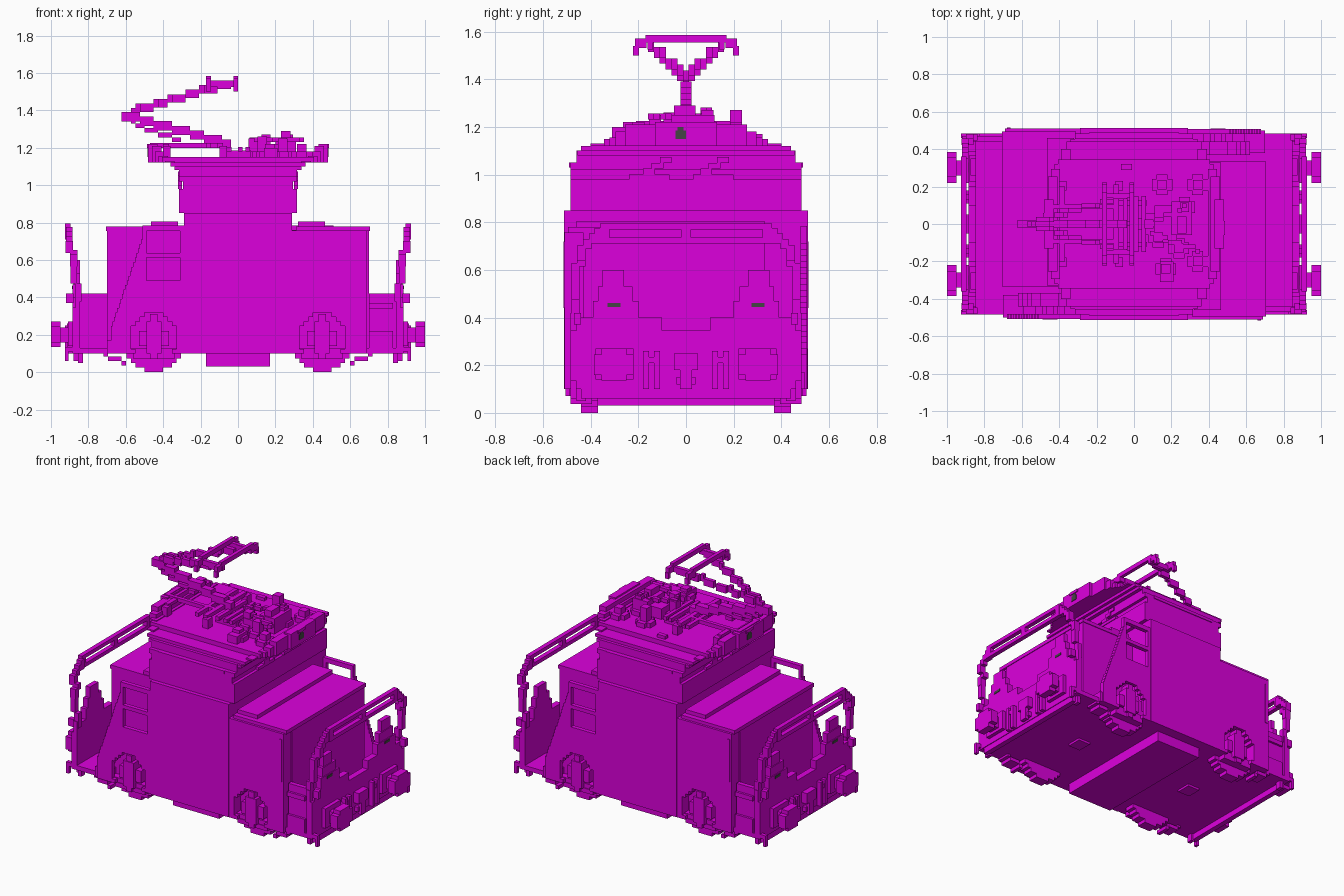
import bpy, bmesh, math
from mathutils import Vector

cube = bpy.data.objects.get("Cube")
if cube:
    bpy.data.objects.remove(cube, do_unlink=True)

V = 2 / 82  # size of one block


def material(name, rgb):
    m = bpy.data.materials.new(name)
    m.use_nodes = True
    m.diffuse_color = (*rgb, 1)
    bsdf = next(n for n in m.node_tree.nodes if n.type == 'BSDF_PRINCIPLED')
    bsdf.inputs["Base Color"].default_value = (*rgb, 1)
    return m


MAGENTA = material("magenta", (0.72, 0.0, 0.72))
GREY = material("dark grey", (0.06, 0.06, 0.06))


def part(name, boxes, mat=MAGENTA, turned=False, sides=False):
    """Join boxes (x0,x1,y0,y1,z0,z1); sides mirrors in y, turned repeats at the other end."""
    boxes = list(boxes)
    if sides:
        boxes += [(a, b, -d, -c, e, f) for a, b, c, d, e, f in boxes]
    if turned:
        boxes += [(-b, -a, -d, -c, e, f) for a, b, c, d, e, f in boxes]
    bm = bmesh.new()
    for a, b, c, d, e, f in boxes:
        r = bmesh.ops.create_cube(bm, size=1)
        bmesh.ops.scale(bm, vec=(b - a, d - c, f - e), verts=r["verts"])
        bmesh.ops.translate(bm, vec=((a + b) / 2, (c + d) / 2, (e + f) / 2), verts=r["verts"])
    me = bpy.data.meshes.new(name)
    bm.to_mesh(me)
    bm.free()
    me.materials.append(mat)
    ob = bpy.data.objects.new(name, me)
    bpy.context.collection.objects.link(ob)
    return ob


def line(p, q, ty=V, tz=V, tx=V):
    """Stepped bar of blocks between two points."""
    p, q = Vector(p), Vector(q)
    n = max(1, math.ceil(max(abs(c) for c in q - p) / V))
    out = []
    for i in range(n + 1):
        x, y, z = (round(k / V) * V for k in p.lerp(q, i / n))
        out.append((x - tx / 2, x + tx / 2, y - ty / 2, y + ty / 2, z - tz / 2, z + tz / 2))
    return out


def half_width(h, r):
    """Stepped half width of a disc at height h from its centre."""
    return round(math.sqrt(max(0, r * r - h * h)) / V) * V


def disc(x, z, r, y0, y1):
    """Stepped disc facing sideways."""
    n = round(r / V)
    out = []
    for i in range(-n, n):
        h = (i + 0.5) * V
        w = max(2 * V, half_width(h, r))
        out.append((x - w, x + w, y0, y1, z + h - V / 2, z + h + V / 2))
    return out


def side_wall(y0, y1, edge, windows):
    """Rows of a side wall with a round wheel opening, and windows if wanted."""
    out = []
    for i in range(27):
        z0 = 0.10 + i * V
        zm = z0 + V / 2
        x1 = edge(zm)
        w = half_width(zm - 0.19, 0.125)
        gap = (0.45 - w, 0.45 + w) if w > 0 else None
        if windows and (0.49 < zm < 0.61 or zm > 0.635):
            gap = (0.31, 0.49)
        spans = [(0.29, gap[0]), (gap[1], x1)] if gap else [(0.29, x1)]
        out += [(a, b, y0, y1, z0, z0 + V) for a, b in spans]
    return out


# Frame and underside
part("floor", [(-0.885, 0.885, -0.485, 0.485, 0.10, 0.13)])
part("under_box", [(-0.17, 0.17, -0.44, 0.44, 0.03, 0.10)])
part("axle_mounts", [(0.41, 0.50, -0.05, 0.05, 0.085, 0.10)], turned=True)

# Cab, stacked towards the roof
part("cab", [(-x, x, -y, y, a, b) for x, y, a, b in [
    (0.29, 0.512, 0.10, 0.85), (0.315, 0.485, 0.85, 0.98), (0.295, 0.485, 0.98, 1.02),
    (0.315, 0.485, 1.02, 1.05), (0.315, 0.46, 1.05, 1.10)]])
part("cab_gutter", [(-0.24, 0.24, 0.46, 0.49, 1.03, 1.05)], sides=True)
part("roof", [(-x, x, -y, y, a, b) for x, y, a, b in [
    (0.34, 0.455, 1.08, 1.10), (0.36, 0.44, 1.10, 1.12), (0.405, 0.345, 1.12, 1.15)]])
# Arched rim, reaching further out towards the middle
part("roof_end_rim", [(x - 0.05, x, -y, y, 1.12, z) for x, y, z in [
    (0.39, 0.40, 1.13), (0.425, 0.32, 1.155), (0.445, 0.295, 1.18),
    (0.46, 0.255, 1.21), (0.48, 0.13, 1.22)]], turned=True)
# Windscreen frames and wipers
part("windscreen_trim", [(0.30, 0.32, y, y + 0.17, 0.98, 1.0) for y in (0.03, -0.24)]
     + [(0.30, 0.322, y + i * 0.035, y + 0.05 + i * 0.035, 1.0 + i * V, 1.0 + (i + 1) * V)
        for y in (0.06, -0.18) for i in range(3)], turned=True)

# Hoods, each with one corner left open
part("hood", [(0.29, 0.70, -0.43, 0.33, 0.10, 0.76), (0.31, 0.705, -0.495, 0.335, 0.755, 0.78),
              (0.32, 0.465, -0.46, 0.33, 0.78, 0.805)], turned=True)
part("hood_side_skin", side_wall(-0.51, -0.43, lambda z: 0.69, False), turned=True)
part("hood_grab_rail", [(0.66, 0.68, -0.515, -0.505, 0.44, 0.72)], turned=True)

# Free-standing side panel with open windows and a sloped front edge
part("side_panel", side_wall(0.48, 0.508, lambda z: min(0.68, 0.51 + max(0, 0.72 - z) * 0.35), True)
     + [(0.29, 0.51, 0.48, 0.508, 0.755, 0.785)], turned=True)
part("corner_step", [(0.59, 0.70, 0.38, 0.50, 0.10, 0.17)], turned=True)

# End platforms
part("headstock", [(0.845, 0.885, -0.485, 0.485, 0.10, 0.345), (0.845, 0.885, 0.10, 0.46, 0.34, 0.40),
                   (0.845, 0.885, -0.46, -0.10, 0.34, 0.40)], turned=True)
part("platform_side", [(0.70, 0.85, -0.47, -0.44, 0.10, 0.42), (0.70, 0.83, -0.485, -0.47, 0.34, 0.37),
                       (0.70, 0.83, -0.485, -0.47, 0.13, 0.22)], turned=True)
part("corner_posts", [(0.845, 0.87, 0.44, 0.485, 0.10, 0.42), (0.88, 0.92, 0.44, 0.47, 0.37, 0.42)],
     turned=True, sides=True)
part("hanging_steps", line((0.70, 0.44, 0.09), (0.60, 0.44, 0.045), 0.09)
     + [(0.83, 0.855, 0.42, 0.46, 0.05, 0.10), (0.905, 0.925, 0.46, 0.485, 0.06, 0.12),
        (0.88, 0.925, 0.46, 0.485, 0.11, 0.135)], turned=True, sides=True)
part("end_apron", [(0.845, 0.88, -0.44, 0.44, 0.06, 0.10)], turned=True)

# Buffers
part("buffers", [(0.88, 0.955, 0.26, 0.34, 0.16, 0.24), (0.95, 1.0, 0.22, 0.385, 0.16, 0.245),
                 (0.95, 1.0, 0.25, 0.355, 0.135, 0.27), (0.88, 0.91, 0.22, 0.38, 0.14, 0.27)],
     turned=True, sides=True)

# Coupling hook and hoses
part("coupling", [(0.88, 0.925, -0.05, 0.05, 0.18, 0.25), (0.90, 0.925, -0.025, 0.025, 0.10, 0.20),
                  (0.88, 0.91, -0.04, 0.04, 0.12, 0.15)], turned=True)
part("hoses", [(0.88, 0.915, y, y + V, 0.10, 0.26) for y in (0.11, 0.155)]
     + [(0.88, 0.91, 0.11, 0.18, 0.21, 0.235)], turned=True, sides=True)

# Headlights
part("headlight_housing", [(0.845, 0.885, 0.20, 0.39, 0.40, 0.47), (0.845, 0.88, 0.225, 0.37, 0.47, 0.53),
                           (0.845, 0.875, 0.26, 0.35, 0.53, 0.60)], turned=True, sides=True)
part("headlight_slot", [(0.88, 0.888, 0.275, 0.33, 0.445, 0.462)], GREY, turned=True, sides=True)
part("roof_lamp_hood", [(0.47, 0.486, -0.06, 0.015, 1.20, 1.22)], turned=True)
part("roof_lamp", [(0.478, 0.484, -0.045, 0.0, 1.15, 1.185), (0.478, 0.484, -0.035, -0.01, 1.185, 1.20)],
     GREY, turned=True)

# End railings: a slotted rail on posts that lean outwards
part("end_railing", [(0.895, 0.925, -0.36, 0.36, 0.77, 0.795), (0.895, 0.925, -0.36, 0.36, 0.71, 0.735)]
     + [(0.895, 0.925, y - 0.02, y + 0.02, 0.71, 0.795) for y in (-0.34, 0, 0.34)]
     + [b for s in (-1, 1) for b in line((0.862, s * 0.46, 0.40), (0.87, s * 0.47, 0.58), 0.035, V, 0.035)
        + line((0.87, s * 0.47, 0.58), (0.90, s * 0.43, 0.68), 0.035, 0.04, 0.04)
        + line((0.905, s * 0.43, 0.68), (0.905, s * 0.36, 0.76), 0.035, 0.04, 0.035)], turned=True)

# Wheels and axle boxes set into the wall openings
part("wheels", disc(0.45, 0.171, 0.16, 0.37, 0.44), turned=True, sides=True)
part("axle_boxes", [(0.41, 0.49, 0.43, 0.51, 0.10, 0.27), (0.43, 0.47, 0.43, 0.505, 0.07, 0.31),
                    (0.37, 0.53, 0.43, 0.49, 0.14, 0.22), (0.34, 0.56, 0.43, 0.49, 0.07, 0.10)],
     turned=True, sides=True)

# Pantograph
part("pantograph_base", [(-0.47, -0.08, 0.08, 0.105, 1.20, 1.225), (-0.47, -0.44, -0.10, 0.10, 1.20, 1.225),
                         (-0.11, -0.08, -0.21, 0.21, 1.20, 1.225), (-0.17, -0.145, -0.21, 0.21, 1.20, 1.225),
                         (-0.40, -0.36, 0.18, 0.23, 1.14, 1.21), (-0.10, -0.06, 0.18, 0.23, 1.14, 1.21),
                         (-0.47, -0.42, 0.06, 0.11, 1.14, 1.21), (-0.40, -0.37, 0.08, 0.20, 1.20, 1.22)],
     sides=True)
part("pantograph_lower_arm", line((-0.05, 0, 1.22), (-0.60, 0, 1.375), 0.045, 0.05)
     + line((-0.32, 0, 1.245), (-0.57, 0, 1.335), 0.045))
part("pantograph_upper_arm", [b for s in (-1, 1)
                              for b in line((-0.57, 0, 1.40), (-0.06, s * 0.15, 1.54), 0.026, 0.045)])
part("pantograph_head", [(x, x + V, -0.17, 0.17, 1.555, 1.585) for x in (-0.17, -0.025)]
     + [(-0.17, 0, s - 0.012, s + 0.012, 1.525, 1.56) for s in (-0.15, 0.15)]
     + [(x, x + V, s * 0.19 - 0.024, s * 0.19 + 0.024, 1.53, 1.57) for x in (-0.17, -0.025) for s in (-1, 1)]
     + [(x, x + V, s * 0.21 - 0.012, s * 0.21 + 0.012, 1.50, 1.54) for x in (-0.17, -0.025) for s in (-1, 1)])

# Roof equipment: insulators, switch gear and cross bars
part("insulators", [b for x, y, h in [(0.15, 0.21, 1.27), (0.34, 0.21, 1.22), (0.27, 0.09, 1.27), (0.34, -0.20, 1.22),
                                      (0.17, -0.24, 1.22), (0.24, -0.13, 1.25), (0.13, -0.07, 1.26), (0.08, 0.0, 1.25)]
                    for b in [(x - 0.055, x + 0.055, y - 0.03, y + 0.03, 1.14, 1.18),
                              (x - 0.03, x + 0.03, y - 0.055, y + 0.055, 1.14, 1.18),
                              (x - 0.025, x + 0.025, y - 0.025, y + 0.025, 1.17, h)]])
part("switch_gear", [(0.11, 0.23, -0.10, 0.10, 1.14, 1.22), (0.20, 0.31, -0.06, 0.12, 1.14, 1.25),
                     (0.23, 0.28, -0.05, 0.04, 1.25, 1.29), (0.14, 0.21, -0.31, -0.20, 1.14, 1.20),
                     (-0.07, -0.01, 0.29, 0.32, 1.14, 1.17)]
     + line((0.10, -0.06, 1.25), (0.33, -0.14, 1.25)) + line((0.08, 0.0, 1.24), (0.27, 0.09, 1.26)))
part("roof_cross_bars", [(x, x + V, -0.15, 0.15, 1.18, 1.205) for x in (-0.06, 0.0, 0.04)]
     + [(-0.08, 0.07, y, y + V, 1.14, 1.185) for y in (-0.12, -0.01, 0.10)])
